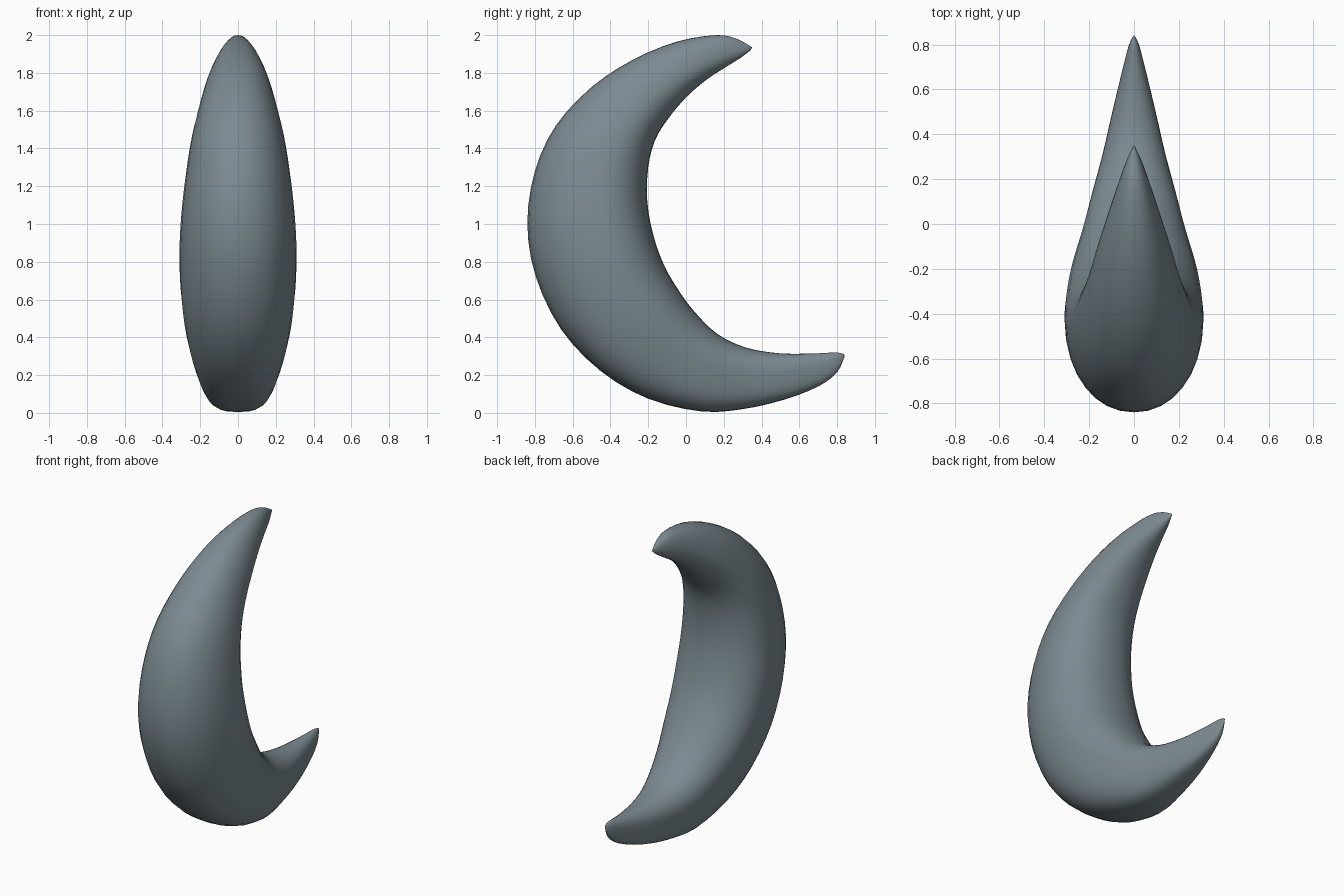
import bpy, bmesh, math
from mathutils import Vector

if "Cube" in bpy.data.objects:
    bpy.data.objects.remove(bpy.data.objects["Cube"])

# Sections from lower tip to upper tip:
# outer y, outer z, inner y, inner z, half width, squareness of the outer side
SECTIONS = [
    (0.84, 0.30, 0.835, 0.312, 0.004, 2.4), (0.80, 0.215, 0.79, 0.32, 0.024, 2.6),
    (0.70, 0.14, 0.69, 0.315, 0.05, 2.8), (0.52, 0.07, 0.50, 0.315, 0.095, 3.0),
    (0.30, 0.02, 0.32, 0.345, 0.14, 3.0), (0.08, 0.008, 0.17, 0.415, 0.188, 3.0),
    (-0.20, 0.075, 0.05, 0.53, 0.235, 2.7), (-0.45, 0.22, -0.04, 0.65, 0.278, 2.4),
    (-0.66, 0.44, -0.12, 0.79, 0.303, 2.2), (-0.795, 0.72, -0.175, 0.95, 0.31, 2.1),
    (-0.84, 1.00, -0.205, 1.12, 0.298, 2.1), (-0.80, 1.28, -0.20, 1.30, 0.272, 2.1),
    (-0.69, 1.52, -0.165, 1.44, 0.242, 2.1), (-0.50, 1.725, -0.10, 1.55, 0.204, 2.1),
    (-0.28, 1.87, 0.0, 1.67, 0.162, 2.2), (-0.05, 1.965, 0.11, 1.765, 0.113, 2.2),
    (0.16, 2.00, 0.21, 1.83, 0.067, 2.2), (0.27, 1.98, 0.29, 1.88, 0.034, 2.2),
    (0.35, 1.935, 0.342, 1.92, 0.004, 2.2),
]
SIDES, STEPS, WIDEST, INNER_SQUARE = 32, 3, 0.6, 2.15


def smooth_path(rows, steps):
    """Catmull-Rom interpolation of rows of numbers."""
    out = []
    for i in range(len(rows) - 1):
        a, b, c, d = (rows[max(0, min(len(rows) - 1, i + k))] for k in (-1, 0, 1, 2))
        for s in range(steps):
            t = s / steps
            out.append([0.5 * (2 * q + (r - p) * t + (2 * p - 5 * q + 4 * r - u) * t * t
                               + (3 * q - p - 3 * r + u) * t ** 3)
                        for p, q, r, u in zip(a, b, c, d)])
    return out + [list(rows[-1])]


def spow(v, n):
    return math.copysign(abs(v) ** (2 / n), v) if abs(v) > 1e-9 else 0.0


# Crescent body: egg-shaped rings, widest nearer the inner curve
bm = bmesh.new()
rings = []
for oy, oz, iy, iz, w, square in smooth_path(SECTIONS, STEPS):
    outer, inner = Vector((0, oy, oz)), Vector((0, iy, iz))
    mid = outer.lerp(inner, WIDEST)
    ring = []
    for k in range(SIDES):
        a = 2 * math.pi * k / SIDES
        n = INNER_SQUARE if math.cos(a) > 0 else square
        c = spow(math.cos(a), n)
        p = mid + (inner - mid) * c if c > 0 else mid - (outer - mid) * c
        ring.append(bm.verts.new((w * spow(math.sin(a), n), p.y, p.z)))
    rings.append(ring)
for r0, r1 in zip(rings, rings[1:]):
    for k in range(SIDES):
        n = (k + 1) % SIDES
        bm.faces.new((r0[k], r0[n], r1[n], r1[k]))
bm.faces.new(rings[0])
bm.faces.new(rings[-1])
bmesh.ops.recalc_face_normals(bm, faces=bm.faces)
for v in bm.verts:
    v.co.z = max(0.0, v.co.z)
for f in bm.faces:
    f.smooth = True
mesh = bpy.data.meshes.new("crescent")
bm.to_mesh(mesh)
bm.free()

# Slate colour
slate = bpy.data.materials.new("slate")
slate.diffuse_color = (0.20, 0.255, 0.285, 1)
slate.use_nodes = True
slate.node_tree.nodes["Principled BSDF"].inputs["Base Color"].default_value = slate.diffuse_color
mesh.materials.append(slate)
obj = bpy.data.objects.new("crescent", mesh)
bpy.context.collection.objects.link(obj)
